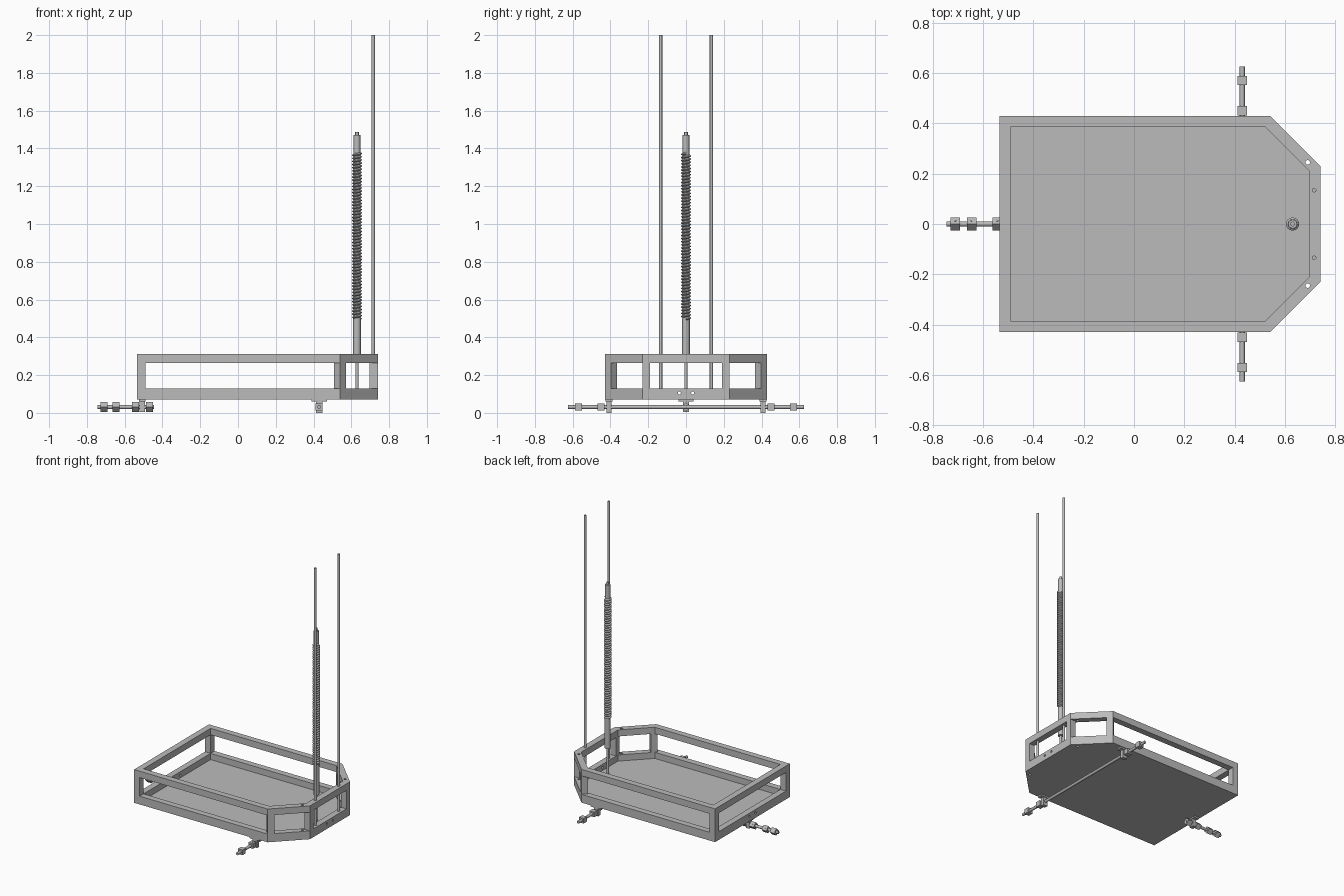
import bpy, bmesh
from math import pi, radians
from mathutils import Matrix, Vector

if "Cube" in bpy.data.objects:
    bpy.data.objects.remove(bpy.data.objects["Cube"])

grey = bpy.data.materials.new("metal_grey")
grey.use_nodes = True
grey.diffuse_color = (0.5, 0.5, 0.5, 1)
grey.node_tree.nodes["Principled BSDF"].inputs["Base Color"].default_value = (0.5, 0.5, 0.5, 1)


def finish(name, bm):
    bmesh.ops.recalc_face_normals(bm, faces=bm.faces)
    mesh = bpy.data.meshes.new(name)
    bm.to_mesh(mesh)
    bm.free()
    mesh.materials.append(grey)
    ob = bpy.data.objects.new(name, mesh)
    bpy.context.collection.objects.link(ob)
    return ob


def smooth(ob):
    bpy.ops.object.select_all(action="DESELECT")
    ob.select_set(True)
    bpy.context.view_layer.objects.active = ob
    bpy.ops.object.shade_smooth_by_angle(angle=radians(35))


def box(name, centre, size, turn=0, axis="Z"):
    bm = bmesh.new()
    m = Matrix.Translation(centre) @ Matrix.Rotation(turn, 4, axis) @ Matrix.Diagonal((*size, 1))
    bmesh.ops.create_cube(bm, size=1, matrix=m)
    return finish(name, bm)


def rod(name, start, end, radius, sides=16):
    a, b = Vector(start), Vector(end)
    bm = bmesh.new()
    m = Matrix.Translation((a + b) / 2) @ (b - a).to_track_quat("Z", "Y").to_matrix().to_4x4()
    bmesh.ops.create_cone(bm, cap_ends=True, segments=sides, radius1=radius,
                          radius2=radius, depth=(b - a).length, matrix=m)
    ob = finish(name, bm)
    smooth(ob)
    return ob


def mirrored(half):
    return half + [(x, -y) for x, y in reversed(half)]


outer = mirrored([(-0.535, 0.43), (0.54, 0.43), (0.74, 0.23)])
inner = mirrored([(-0.49, 0.385), (0.521, 0.385), (0.695, 0.211)])


def ring(name, low, high):
    bm = bmesh.new()
    loops = [[bm.verts.new((x, y, z)) for x, y in pts]
             for pts, z in ((outer, low), (outer, high), (inner, high), (inner, low))]
    n = len(outer)
    for k in range(4):
        a, b = loops[k], loops[(k + 1) % 4]
        for i in range(n):
            j = (i + 1) % n
            bm.faces.new((a[i], a[j], b[j], b[i]))
    return finish(name, bm)


def cut(target, cutter):
    cutter.hide_render = True
    cutter.hide_set(True)
    mod = target.modifiers.new("hole", "BOOLEAN")
    mod.operation, mod.solver, mod.object = "DIFFERENCE", "EXACT", cutter


# Tray: two rails and a floor panel
lower_rail = ring("lower_rail", 0.07, 0.13)
upper_rail = ring("upper_rail", 0.265, 0.312)
bm = bmesh.new()
floor = bm.faces.new([bm.verts.new((x, y, 0.07)) for x, y in inner])
top = bmesh.ops.extrude_face_region(bm, geom=[floor])["geom"]
bmesh.ops.translate(bm, vec=(0, 0, 0.015), verts=[v for v in top if isinstance(v, bmesh.types.BMVert)])
finish("floor_panel", bm)

# Posts between the rails, and screw holes through them
POST_Z, POST_H, T = 0.1975, 0.135, 0.045
for s, side in ((1, "left"), (-1, "right")):
    box("rear_post_" + side, (-0.5125, s * 0.4075, POST_Z), (T, T, POST_H))
    box("angled_post_" + side, (0.54, s * 0.398, POST_Z), (T, T, POST_H), pi / 4)
    box("end_post_" + side, (0.7175, s * 0.21, POST_Z), (T, 0.04, POST_H))
    hole = rod("corner_hole_cutter_" + side, (0.69, s * 0.245, 0), (0.69, s * 0.245, 0.4), 0.009)
    cut(lower_rail, hole)
    cut(upper_rail, hole)
    cut(lower_rail, rod("end_hole_cutter_" + side, (-0.8, s * 0.035, 0.105),
                        (0.9, s * 0.035, 0.105), 0.008))
    rod("tall_guide_rod_" + side, (0.716, s * 0.134, 0.1), (0.716, s * 0.134, 2), 0.0085)

# Lead screw: stacked shafts and a helical thread
X = 0.63
for name, low, high, r in (("screw_foot", 0.08, 0.29, 0.008), ("screw_lower_shaft", 0.28, 0.5, 0.02),
                           ("screw_core", 0.49, 1.38, 0.0185), ("screw_upper_shaft", 1.37, 1.47, 0.0175),
                           ("screw_tip", 1.46, 1.488, 0.0095)):
    rod(name, (X, 0, low), (X, 0, high), r)
PITCH, TURNS = 0.0165, 53
bm = bmesh.new()
tooth = [bm.verts.new((r, 0, z * PITCH)) for r, z in ((0.018, 0), (0.026, 0.4), (0.026, 0.6), (0.018, 1))]
for a, b in zip(tooth, tooth[1:]):
    bm.edges.new((a, b))
thread = finish("screw_thread", bm)
thread.location = (X, 0, 0.49)
mod = thread.modifiers.new("helix", "SCREW")
mod.axis, mod.angle, mod.screw_offset, mod.iterations = "Z", 2 * pi, PITCH, TURNS
mod.steps = mod.render_steps = 16
mod.use_smooth_shade = False
mod.use_normal_calculate = True

# Cross axle with collars and hanging brackets
AX, AZ, C = 0.43, 0.031, 0.037
rod("cross_axle", (AX, -0.625, AZ), (AX, 0.625, AZ), 0.01)
for s, side in ((1, "left"), (-1, "right")):
    for part, y in (("inner", 0.45), ("outer", 0.57)):
        box(f"cross_collar_{part}_{side}", (AX, s * y, AZ), (C, C, C))
        rod(f"cross_set_screw_{part}_{side}", (AX, s * y, AZ), (AX, s * y, AZ + 0.0195), 0.004, 8)
    box("cross_bracket_" + side, (AX, s * 0.408, 0.031), (0.034, 0.026, 0.062))
    box("cross_bracket_plate_" + side, (AX, s * 0.408, 0.065), (0.08, 0.036, 0.012))

# Rear axle with collars turned on edge
rod("rear_axle", (-0.745, 0, AZ), (-0.445, 0, AZ), 0.01)
for i, x in enumerate((-0.71, -0.645, -0.543, -0.468)):
    box(f"rear_collar_{i + 1}", (x, 0, AZ), (C, C, C), pi / 4, "X")
    rod(f"rear_set_screw_{i + 1}", (x, 0, AZ), (x, 0.0138, AZ + 0.0138), 0.004, 8)
box("rear_bracket", (-0.507, 0, 0.034), (0.028, 0.034, 0.056))
box("rear_bracket_plate", (-0.507, 0, 0.065), (0.036, 0.08, 0.012))
